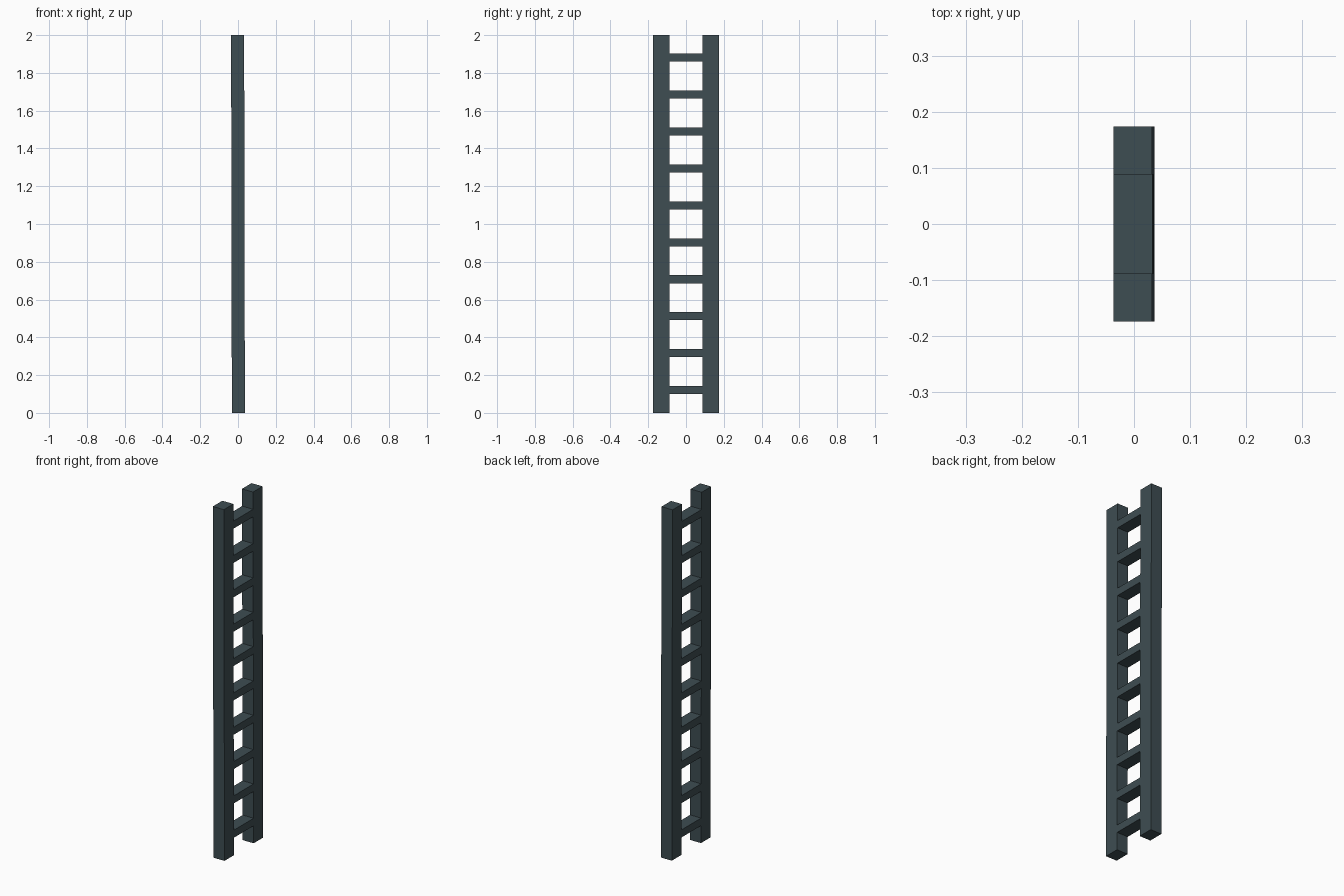
import bpy, bmesh
from mathutils import Vector

if "Cube" in bpy.data.objects:
    bpy.data.objects.remove(bpy.data.objects["Cube"])

HALF_DEPTH = 0.0345      # x half size of rails and rungs
OUTER, INNER = 0.174, 0.0885
HEIGHT = 2.0
LEAN = 0.004             # slight lean toward -x at the top

mat = bpy.data.materials.new("dark slate")
mat.diffuse_color = (0.048, 0.074, 0.084, 1.0)
mat.use_nodes = True
mat.node_tree.nodes["Principled BSDF"].inputs["Base Color"].default_value = mat.diffuse_color


def box(name, lo, hi):
    """Flat-faced box between two corners, leaning with the ladder."""
    lo, hi = Vector(lo), Vector(hi)
    bm = bmesh.new()
    bmesh.ops.create_cube(bm, size=1.0)
    for v in bm.verts:
        for a in range(3):
            v.co[a] = lo[a] if v.co[a] < 0 else hi[a]
        v.co.x += LEAN * (0.5 - v.co.z / HEIGHT)
    me = bpy.data.meshes.new(name)
    bm.to_mesh(me)
    bm.free()
    me.materials.append(mat)
    ob = bpy.data.objects.new(name, me)
    bpy.context.collection.objects.link(ob)
    return ob


# Side rails
box("rail_front", (-HALF_DEPTH, -OUTER, 0), (HALF_DEPTH, -INNER, HEIGHT))
box("rail_back", (-HALF_DEPTH, INNER, 0), (HALF_DEPTH, OUTER, HEIGHT))

# Ten evenly spaced rungs, flush with the rails
for i in range(10):
    z = 0.121 + i * 0.1955
    box(f"rung_{i + 1}", (-HALF_DEPTH, -INNER, z - 0.0215),
        (HALF_DEPTH, INNER, z + 0.0215))
